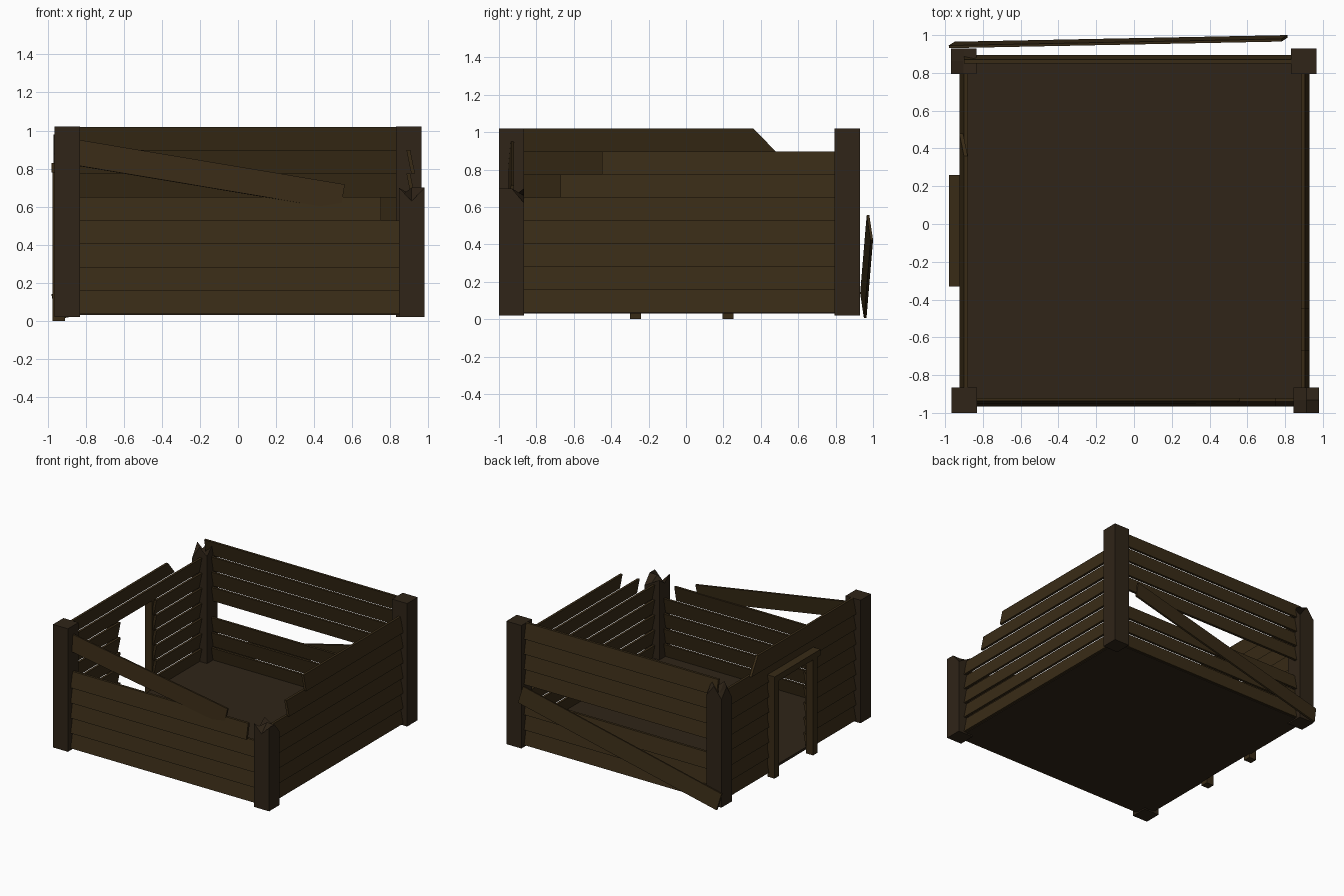
import bpy, bmesh
from mathutils import Vector, Matrix

if "Cube" in bpy.data.objects:
    bpy.data.objects.remove(bpy.data.objects["Cube"])


def material(name, rgb):
    m = bpy.data.materials.new(name)
    m.diffuse_color = (*rgb, 1)
    m.use_nodes = True
    m.node_tree.nodes["Principled BSDF"].inputs["Base Color"].default_value = m.diffuse_color
    return m


PLANK = material("plank_wood", (0.040, 0.024, 0.008))
BEAM = material("beam_wood", (0.029, 0.018, 0.009))


def finish(name, bm, mat):
    bmesh.ops.recalc_face_normals(bm, faces=bm.faces)
    me = bpy.data.meshes.new(name)
    bm.to_mesh(me)
    bm.free()
    me.materials.append(mat)
    ob = bpy.data.objects.new(name, me)
    bpy.context.collection.objects.link(ob)
    return ob


def box(name, lo, hi, mat):
    bm = bmesh.new()
    lo, hi = Vector(lo), Vector(hi)
    size = hi - lo
    bmesh.ops.create_cube(bm, size=1, matrix=Matrix.Translation((lo + hi) / 2) @ Matrix.Diagonal((*size, 1)))
    return finish(name, bm, mat)


# Post whose top is a 3x3 grid of heights (rows run front to back)
def broken_post(name, x0, x1, y0, y1, tops):
    bm = bmesh.new()
    xs, ys = (x0, (x0 + x1) / 2, x1), (y0, (y0 + y1) / 2, y1)
    low = [[bm.verts.new((x, y, 0.02)) for x in xs] for y in ys]
    top = [[bm.verts.new((x, y, tops[j][i])) for i, x in enumerate(xs)] for j, y in enumerate(ys)]
    for j in range(2):
        for i in range(2):
            for g in (low, top):
                bm.faces.new((g[j][i], g[j][i + 1], g[j + 1][i + 1], g[j + 1][i]))
    ring = [(0, 0), (0, 1), (0, 2), (1, 2), (2, 2), (2, 1), (2, 0), (1, 0)]
    for (a, b), (c, d) in zip(ring, ring[1:] + ring[:1]):
        bm.faces.new((low[a][b], low[c][d], top[c][d], top[a][b]))
    return finish(name, bm, BEAM)


# Overlapping wall planks: bottom edge leans outward
Z0, PITCH = 0.035, 0.1231


def wall(name, axis, outer, courses):
    sign = 1 if outer > 0 else -1
    bm = bmesh.new()
    for course, a, b, slant in courses:
        z0 = Z0 + course * PITCH
        z1 = z0 + PITCH
        prof = [(0, z0, 0), (0.02, z0, 0), (0.045, z1, slant), (0.025, z1, slant)]
        ends = []
        for t, s in ((a, 0), (b, 1)):
            ring = []
            for d, z, sl in prof:
                along, across = t - s * sl, outer - sign * d
                p = (along, across, z) if axis == "x" else (across, along, z)
                ring.append(bm.verts.new(p))
            ends.append(ring)
        for i in range(4):
            k = (i + 1) % 4
            bm.faces.new((ends[0][i], ends[0][k], ends[1][k], ends[1][i]))
        bm.faces.new(ends[0])
        bm.faces.new(ends[1])
    return finish(name, bm, PLANK)


# Fallen plank between two centre points, with its upper edge leaning in y
def loose_plank(name, p, q, width, thick, lean):
    p, q = Vector(p), Vector(q)
    along = (q - p).normalized()
    up = Vector((0, lean, 1))
    up = (up - along * up.dot(along)).normalized()
    rot = Matrix((along, up, along.cross(up))).transposed().to_4x4()
    bm = bmesh.new()
    bmesh.ops.create_cube(bm, size=1, matrix=Matrix.Translation((p + q) / 2) @ rot
                          @ Matrix.Diagonal(((q - p).length, width, thick, 1)))
    return finish(name, bm, PLANK)


# Floor
box("floor", (-0.91, -0.945, 0.03), (0.91, 0.88, 0.05), BEAM)

# Whole corner posts
box("front_left_post", (-0.965, -1.0, 0.02), (-0.83, -0.865, 1.02), BEAM)
box("back_right_post", (0.83, 0.795, 0.02), (0.965, 0.93, 1.02), BEAM)

# Snapped corner posts
broken_post("front_right_post", 0.845, 0.98, -1.0, -0.865,
            ((0.70, 0.63, 0.70), (0.65, 0.70, 0.70), (0.70, 0.66, 0.62)))
broken_post("back_left_post", -0.97, -0.835, 0.795, 0.93,
            ((0.87, 0.98, 0.92), (0.98, 0.90, 0.99), (0.90, 0.99, 0.90)))

# Walls: (course, start, end, slant of far end)
wall("front_wall", "x", -0.965,
     [(i, -0.9, 0.91, 0) for i in range(4)] + [(4, -0.9, 0.75, 0)])
wall("back_wall", "x", 0.895,
     [(i, -0.9, 0.9, 0) for i in range(8) if i != 3])
wall("right_wall", "y", 0.93,
     [(i, -0.93, 0.86, 0) for i in range(5)] + [(5, -0.67, 0.86, 0), (6, -0.45, 0.86, 0)])
wall("left_wall", "y", -0.925,
     [(i, a, b, 0) for i in range(6) for a, b in ((-0.93, -0.25), (0.21, 0.86))]
     + [(6, -0.93, 0.86, 0), (7, -0.93, 0.48, 0.12)])

# Door frame
for name, y in (("front_door_jamb", -0.27), ("back_door_jamb", 0.225)):
    box(name, (-0.975, y - 0.03, 0.0), (-0.91, y + 0.03, 0.79), PLANK)
box("door_lintel", (-0.98, -0.33, 0.78), (-0.91, 0.26, 0.83), PLANK)

# Fallen planks
loose_plank("front_loose_plank", (-0.90, -0.935, 0.893), (0.55, -0.935, 0.65), 0.135, 0.016, 0.1)
loose_plank("back_loose_plank", (-0.965, 0.948, 0.073), (0.797, 0.983, 0.49), 0.138, 0.014, -0.14)
